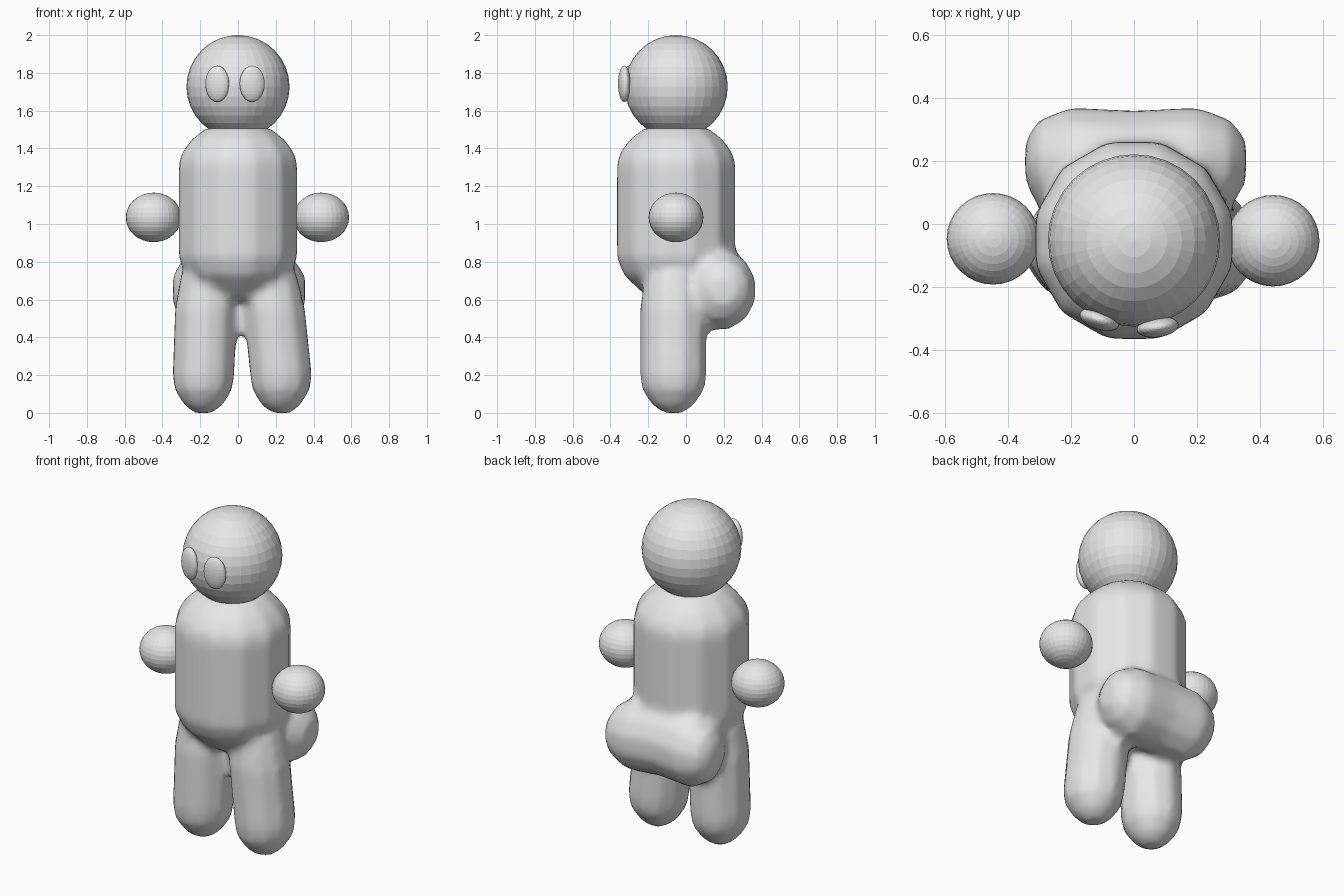
import bpy, bmesh, math
from mathutils import Matrix, Vector

if "Cube" in bpy.data.objects:
    bpy.data.objects.remove(bpy.data.objects["Cube"])

grey = bpy.data.materials.new("plain grey")
grey.diffuse_color = (0.8, 0.8, 0.8, 1)
grey.use_nodes = True
grey.node_tree.nodes["Principled BSDF"].inputs["Base Color"].default_value = grey.diffuse_color


def finish(name, bm):
    me = bpy.data.meshes.new(name)
    bmesh.ops.recalc_face_normals(bm, faces=bm.faces)
    bm.to_mesh(me)
    bm.free()
    me.materials.append(grey)
    ob = bpy.data.objects.new(name, me)
    bpy.context.collection.objects.link(ob)
    return ob


def ball(name, centre, radii, turn=0):
    """Faceted ellipsoid, turned about z."""
    bm = bmesh.new()
    bmesh.ops.create_uvsphere(bm, u_segments=32, v_segments=16, radius=1)
    bm.transform(Matrix.Translation(centre) @ Matrix.Rotation(math.radians(turn), 4, 'Z')
                 @ Matrix.Diagonal((*radii, 1)))
    return finish(name, bm)


def loft(bm, rings, sides, axis='Z'):
    """Closed tube; each ring is (position, centre a, centre b, radius a, radius b)."""
    loops = []
    for p, ca, cb, ra, rb in rings:
        loop = []
        for i in range(sides):
            t = 2 * math.pi * (i + 0.5) / sides
            a, b = ca + ra * math.cos(t), cb + rb * math.sin(t)
            loop.append(bm.verts.new((a, b, p) if axis == 'Z' else (p, a, b)))
        loops.append(loop)
    for lo, hi in zip(loops, loops[1:]):
        for i in range(sides):
            j = (i + 1) % sides
            bm.faces.new((lo[i], lo[j], hi[j], hi[i]))
    bm.faces.new(loops[0][::-1])
    bm.faces.new(loops[-1])


body = bmesh.new()
# torso
loft(body, [(z, 0, -0.052, r, r) for z, r in
            [(0.60, 0.14), (0.66, 0.21), (0.73, 0.285), (0.82, 0.323), (1.32, 0.323),
             (1.38, 0.305), (1.45, 0.25), (1.51, 0.17)]], 12)
# legs, leaning slightly outwards on one side
for foot_x, hip_x in ((-0.183, -0.165), (0.228, 0.175)):
    rings = []
    for z, r in [(0.0, 0.05), (0.04, 0.105), (0.12, 0.157), (0.2, 0.17), (0.55, 0.17),
                 (0.72, 0.145), (0.82, 0.1)]:
        k = min(max((z - 0.2) / 0.5, 0), 1)
        rings.append((z, foot_x + (hip_x - foot_x) * k, -0.068, r, r * 1.06))
    loft(body, rings, 10)
# rump, a rounded bar across the back
loft(body, [(x, y, z, r, r * 1.08) for x, y, z, r in
            [(-0.345, 0.2, 0.65, 0.07), (-0.30, 0.19, 0.65, 0.145), (-0.2, 0.175, 0.65, 0.2),
             (0, 0.165, 0.66, 0.2), (0.2, 0.175, 0.65, 0.2), (0.305, 0.19, 0.65, 0.145),
             (0.355, 0.2, 0.65, 0.07)]], 12, 'X')
# filler where the rump flows into the back and hips
loft(body, [(0.5, 0, 0.05, 0.2, 0.13), (0.7, 0, 0.07, 0.29, 0.22),
            (0.82, 0, 0.06, 0.28, 0.23), (0.96, 0, 0.0, 0.24, 0.22)], 12)
body_ob = finish("body", body)

# blend the parts into one soft skin
mod = body_ob.modifiers.new("blend", 'REMESH')
mod.mode = 'VOXEL'
mod.voxel_size = 0.025
mod.use_smooth_shade = True
soft = body_ob.modifiers.new("soften", 'SMOOTH')
soft.factor = 0.5
soft.iterations = 5

ball("head", (0, -0.052, 1.727), (0.273, 0.273, 0.273))
ball("left_hand", (-0.447, -0.047, 1.035), (0.147, 0.145, 0.131))
ball("right_hand", (0.441, -0.053, 1.035), (0.147, 0.145, 0.131))
ball("left_eye", (-0.11, -0.303, 1.742), (0.065, 0.032, 0.096), -18)
ball("right_eye", (0.075, -0.327, 1.742), (0.067, 0.032, 0.096), 8)
